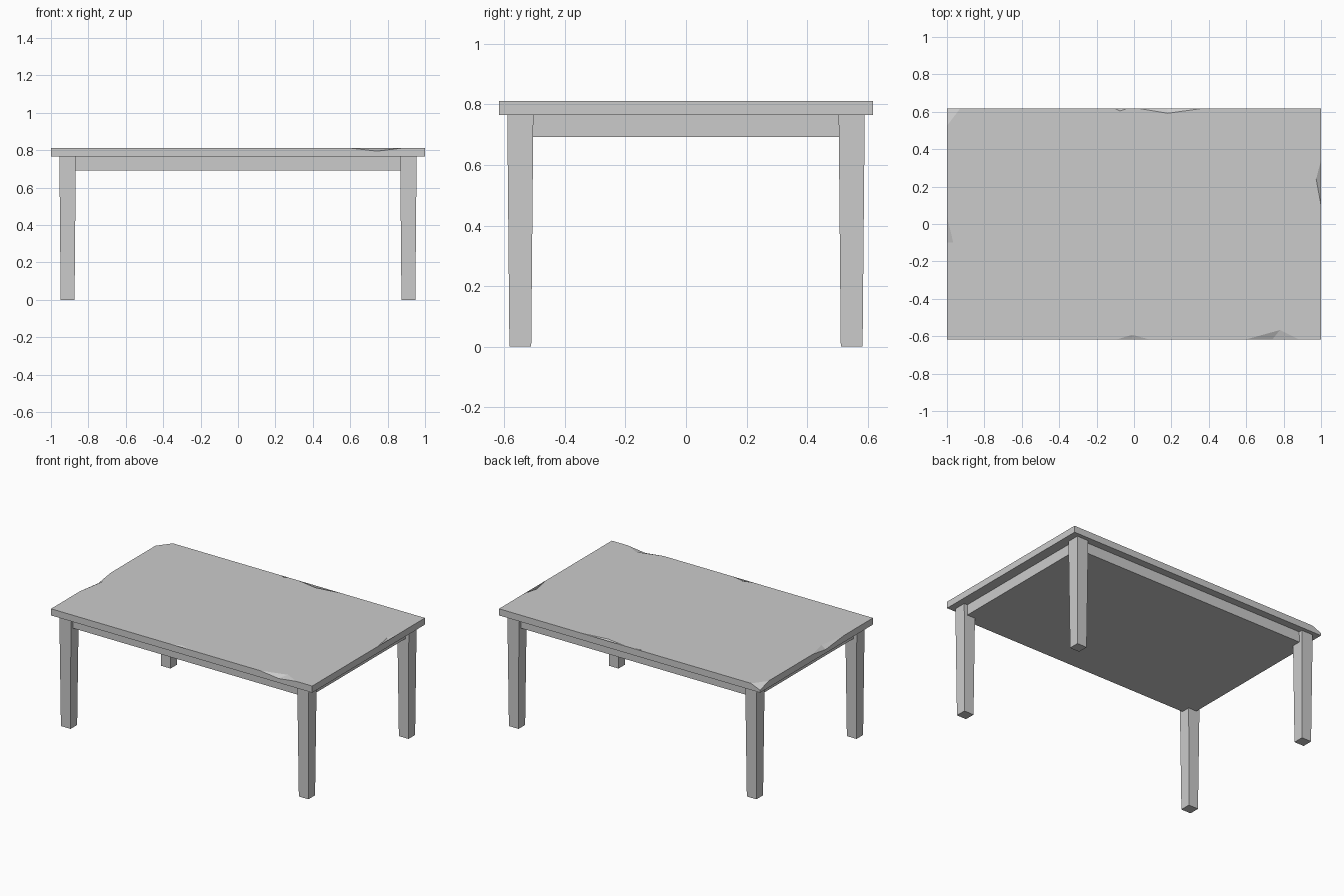
import bpy, bmesh
from mathutils import Vector

if "Cube" in bpy.data.objects:
    bpy.data.objects.remove(bpy.data.objects["Cube"])

X, Y, Z0, Z1 = 1.0, 0.617, 0.765, 0.811


def make_object(name, bm):
    bmesh.ops.recalc_face_normals(bm, faces=bm.faces)
    mesh = bpy.data.meshes.new(name)
    bm.to_mesh(mesh)
    bm.free()
    obj = bpy.data.objects.new(name, mesh)
    bpy.context.collection.objects.link(obj)
    return obj


def box(name, centre, half, z0, z1, foot_half=None):
    bm = bmesh.new()
    foot_half = foot_half or half
    rings = []
    for z, (hx, hy) in ((z0, foot_half), (z1, half)):
        rings.append([bm.verts.new((centre[0] + sx * hx, centre[1] + sy * hy, z))
                      for sx, sy in ((-1, -1), (1, -1), (1, 1), (-1, 1))])
    bm.faces.new(rings[0])
    bm.faces.new(rings[1])
    for i in range(4):
        j = (i + 1) % 4
        bm.faces.new((rings[0][i], rings[0][j], rings[1][j], rings[1][i]))
    return make_object(name, bm)


# Edge chips, counter-clockwise per side: start, inner point, its depth, end, low point, its height
top_chips = {
    "front": [(-0.09, -0.01, 0.025, 0.08, -0.01, 0.802),
              (0.60, 0.78, 0.050, 0.88, 0.74, 0.794)],
    "right": [(0.10, 0.24, 0.026, 0.34, 0.22, 0.794)],
    "back": [(0.36, 0.18, 0.025, 0.03, 0.18, 0.792),
             (-0.04, -0.075, 0.013, -0.10, -0.07, 0.80)],
    "left": [(0.04, -0.10, 0.034, -0.30, -0.10, 0.79)],
}
bottom_chips = {"front": [(0.16, 0.26, 0.03, 0.37, 0.26, 0.788)]}


def on_side(side, along, depth, z):
    return {"front": (along, -Y + depth, z), "right": (X - depth, along, z),
            "back": (along, Y - depth, z), "left": (-X + depth, along, z)}[side]


# Tabletop with chipped edges
bm = bmesh.new()
corners = [(-X, -Y), (X, -Y), (X, Y), (-X, Y)]
low = [bm.verts.new((x, y, Z0)) for x, y in corners]
high = [bm.verts.new((x, y, Z1)) for x, y in corners[:3]]
# the back left corner is broken off
corner_back = bm.verts.new((-0.93, Y, Z1))
corner_left = bm.verts.new((-X, 0.525, Z1))
corner_low = bm.verts.new((-X, Y, 0.782))
bm.faces.new((corner_back, corner_left, corner_low))
starts = [high[0], high[1], high[2], corner_left]
ends = [high[1], high[2], corner_back, high[0]]


def chip_edge(chips, side, z):
    plane, wall = [], []
    for a, c, depth, b, d, dz in chips.get(side, []):
        va, vc, vb, vd = (bm.verts.new(on_side(side, *p)) for p in
                          ((a, 0, z), (c, depth, z), (b, 0, z), (d, 0, dz)))
        plane += [va, vc, vb]
        wall += [va, vd, vb]
        bm.faces.new((va, vc, vd))
        bm.faces.new((vc, vb, vd))
    return plane, wall


upper, lower = [], []
for i, side in enumerate(("front", "right", "back", "left")):
    top_line, top_wall = chip_edge(top_chips, side, Z1)
    low_line, low_wall = chip_edge(bottom_chips, side, Z0)
    upper += [starts[i]] + top_line
    lower += [low[i]] + low_line
    wall = [low[i]] + low_wall + [low[(i + 1) % 4]]
    if side == "back":
        wall += [corner_low]
        upper_end = [corner_back]
        upper += upper_end
    wall += [ends[i]] + top_wall[::-1] + [starts[i]]
    if side == "left":
        wall += [corner_low]
    bm.faces.new(wall)
bm.faces.new(upper)
bm.faces.new(lower)
bmesh.ops.triangulate(bm, faces=[f for f in bm.faces if len(f.verts) > 4])
make_object("tabletop", bm)

# Apron block under the top
box("apron", (0, 0), (0.93, 0.565), 0.692, Z0)

# Four tapered legs
for xn, sx in (("left", -1), ("right", 1)):
    for yn, sy in (("front", -1), ("back", 1)):
        box(f"{yn}_{xn}_leg", (sx * 0.911, sy * 0.547), (0.044, 0.043),
            0, Z0, (0.037, 0.036))
